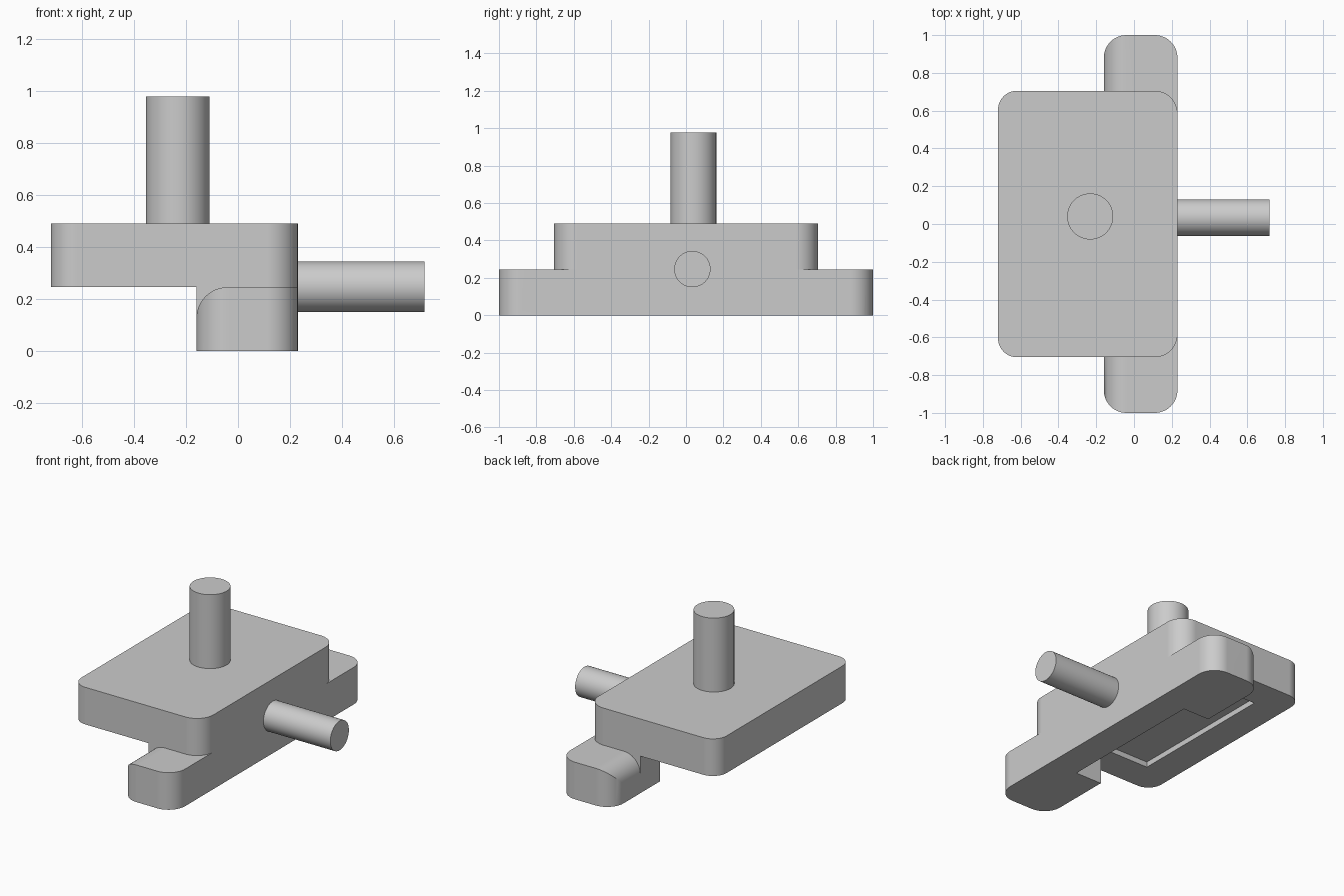
import bpy
import bmesh
from math import pi, sin, cos
from mathutils import Matrix, Vector

if "Cube" in bpy.data.objects:
    bpy.data.objects.remove(bpy.data.objects["Cube"], do_unlink=True)

grey = bpy.data.materials.new("light_grey")
grey.use_nodes = True
GREY = (0.6, 0.6, 0.6, 1)
grey.diffuse_color = GREY
grey.node_tree.nodes["Principled BSDF"].inputs["Base Color"].default_value = GREY

# Main dimensions
LEFT, RIGHT, BAR_LEFT = -0.72, 0.23, -0.16
STEP, TOP = 0.245, 0.49
PLATE_Y, WALL = 0.705, 0.2


def new_object(name, bm):
    bmesh.ops.recalc_face_normals(bm, faces=bm.faces)
    mesh = bpy.data.meshes.new(name)
    bm.to_mesh(mesh)
    bm.free()
    mesh.materials.append(grey)
    ob = bpy.data.objects.new(name, mesh)
    bpy.context.collection.objects.link(ob)
    return ob


def rounded_outline(u0, u1, v0, v1, radii, steps=12):
    """Rectangle outline; radii run from the lower left corner anticlockwise."""
    corners = [(u0, v0, 1, 1), (u1, v0, -1, 1), (u1, v1, -1, -1), (u0, v1, 1, -1)]
    points = []
    for i, ((u, v, su, sv), r) in enumerate(zip(corners, radii)):
        if r == 0:
            points.append((u, v))
            continue
        for k in range(steps + 1):
            a = pi + (i + k / steps) * pi / 2
            points.append((u + su * r + r * cos(a), v + sv * r + r * sin(a)))
    return points


def prism(name, points, start, end, axis="z"):
    """Extrude an xy outline up z, or an xz outline along y."""
    bm = bmesh.new()
    if axis == "z":
        verts = [bm.verts.new((u, v, start)) for u, v in points]
        step = Vector((0, 0, end - start))
    else:
        verts = [bm.verts.new((u, start, v)) for u, v in points]
        step = Vector((0, end - start, 0))
    face = bm.faces.new(verts)
    out = bmesh.ops.extrude_face_region(bm, geom=[face], use_keep_orig=True)
    moved = [g for g in out["geom"] if isinstance(g, bmesh.types.BMVert)]
    bmesh.ops.translate(bm, verts=moved, vec=step)
    return new_object(name, bm)


def box(name, x0, x1, y, z0, z1):
    return prism(name, [(x0, -y), (x1, -y), (x1, y), (x0, y)], z0, z1)


def activate(ob):
    bpy.ops.object.select_all(action="DESELECT")
    ob.select_set(True)
    bpy.context.view_layer.objects.active = ob


def combine(target, other, operation):
    activate(target)
    mod = target.modifiers.new(operation.lower(), "BOOLEAN")
    mod.operation, mod.solver, mod.object = operation, "EXACT", other
    bpy.ops.object.modifier_apply(modifier=mod.name)
    bpy.data.objects.remove(other, do_unlink=True)


def smooth(ob):
    activate(ob)
    bpy.ops.object.shade_smooth_by_angle(angle=0.5)
    mod = ob.modifiers.new("even_shading", "WEIGHTED_NORMAL")
    mod.keep_sharp = True


def cylinder(name, radius, start, end):
    start, end = Vector(start), Vector(end)
    turn = (end - start).to_track_quat("Z", "Y").to_matrix().to_4x4()
    bm = bmesh.new()
    bmesh.ops.create_cone(bm, cap_ends=True, segments=64, radius1=radius, radius2=radius,
                          depth=(end - start).length,
                          matrix=Matrix.Translation((start + end) / 2) @ turn)
    smooth(new_object(name, bm))


# Lower bar: rounded in plan, with a rounded upper edge on the exposed ends
body = prism("body", rounded_outline(BAR_LEFT, RIGHT, -1, 1, [0.12] * 4), 0, STEP)
profile = rounded_outline(BAR_LEFT, RIGHT, 0, STEP, [0, 0, 0, 0.12])
combine(body, prism("bar_profile", profile, -1.1, 1.1, "y"), "INTERSECT")

# Square middle of the bar, and the plate above it
combine(body, box("bar_middle", BAR_LEFT, RIGHT, PLATE_Y, 0, STEP), "UNION")
plate = rounded_outline(LEFT, RIGHT, -PLATE_Y, PLATE_Y, [0.1, 0.12, 0.12, 0.1])
combine(body, prism("plate", plate, STEP, TOP), "UNION")

# Shallow pocket in the underside, which also notches the bar
combine(body, box("pocket", LEFT + WALL, RIGHT - WALL, 0.5, -0.1, STEP + 0.035), "DIFFERENCE")
smooth(body)

# Upright post and side rod
cylinder("upright_post", 0.122, (-0.232, 0.04, TOP - 0.02), (-0.232, 0.04, 0.978))
cylinder("side_rod", 0.097, (RIGHT - 0.02, 0.034, 0.247), (0.718, 0.034, 0.247))
